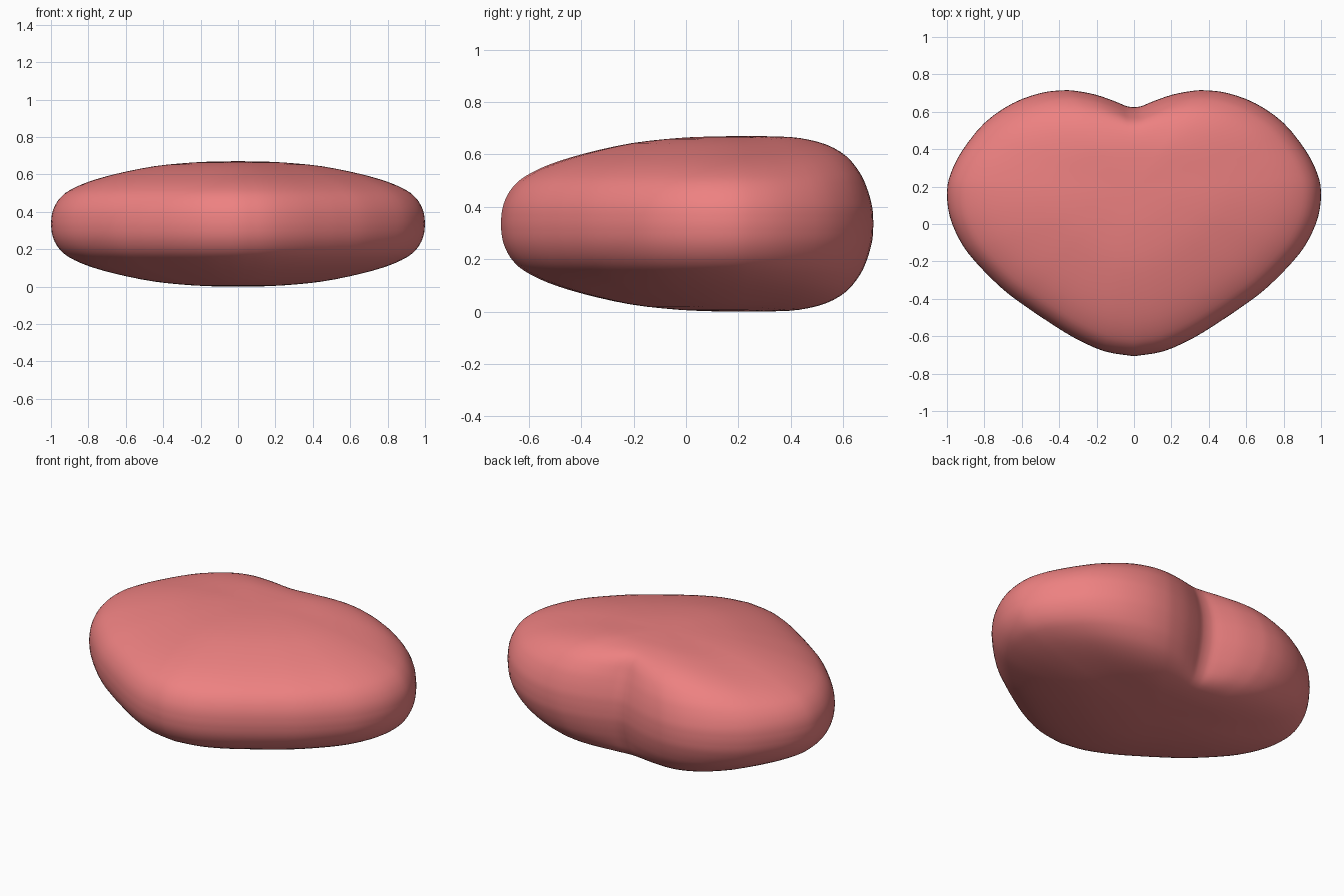
import bpy, bmesh
from mathutils import Vector

if "Cube" in bpy.data.objects:
    bpy.data.objects.remove(bpy.data.objects["Cube"])

MID_Z = 0.335          # half of the total thickness
CENTRE_Y = 0.2         # point that the rings shrink towards


def spline(points, steps):
    """Smooth curve through the given points (Catmull-Rom)."""
    p = [Vector(q) for q in points]
    p = [2 * p[0] - p[1]] + p + [2 * p[-1] - p[-2]]
    out = []
    for a, b, c, d in zip(p, p[1:], p[2:], p[3:]):
        for i in range(steps):
            t = i / steps
            out.append(0.5 * (2 * b + (c - a) * t + (2 * a - 5 * b + 4 * c - d) * t * t
                              + (3 * b - a - 3 * c + d) * t ** 3))
    out.append(p[-2])
    return out


# Right half of the heart outline, from the notch to the tip
half = spline([(0, .625), (.04, .63), (.1, .655), (.2, .69), (.3, .71), (.38, .715),
               (.5, .70), (.65, .645), (.8, .54), (.92, .39), (.98, .27), (1, .17),
               (.985, .04), (.93, -.09), (.85, -.2), (.7, -.35), (.57, -.447),
               (.465, -.518), (.32, -.608), (.16, -.68), (0, -.707)], 3)
outline = half + [Vector((-p.x, p.y)) for p in half[-2:0:-1]]

# Dome profile: ring scale, half height towards sides/tip, half height towards the lobes
profile = spline([(1, 0, 0), (.995, .05, .05), (.98, .095, .09), (.95, .14, .14),
                  (.9, .18, .195), (.8, .225, .258), (.65, .268, .303),
                  (.45, .308, .328), (.25, .328, .334), (.1, .334, .335)], 3)


def smooth(t):
    t = min(max(t, 0), 1)
    return t * t * (3 - 2 * t)


def ring(bm, s, h_side, h_back, sign):
    fill = 1 - smooth((s - .5) / .45)      # notch fades out on inner rings
    verts = []
    for p in outline:
        y = p.y
        if abs(p.x) < .38 and y > 0:
            y += (.715 - y) * fill
        d = Vector((p.x, y - CENTRE_Y))
        w = smooth(d.normalized().y * 1.2)
        h = h_side + (h_back - h_side) * w
        verts.append(bm.verts.new((d.x * s, CENTRE_Y + d.y * s, MID_Z + sign * h)))
    return verts


# Puffy heart: rings from the bottom centre, round the rim, to the top centre
bm = bmesh.new()
rings = [ring(bm, *q, -1) for q in reversed(profile)]
rings += [ring(bm, *q, 1) for q in profile[1:]]
n = len(outline)
for lo, hi in zip(rings, rings[1:]):
    for i in range(n):
        j = (i + 1) % n
        bm.faces.new((lo[i], lo[j], hi[j], hi[i]))
for loop, z in ((rings[0], 0), (rings[-1], 2 * MID_Z)):
    pole = bm.verts.new((0, CENTRE_Y, z))
    for i in range(n):
        bm.faces.new((loop[i], loop[(i + 1) % n], pole))
bmesh.ops.recalc_face_normals(bm, faces=bm.faces)
for f in bm.faces:
    f.smooth = True
mesh = bpy.data.meshes.new("puffy_heart")
bm.to_mesh(mesh)
bm.free()
heart = bpy.data.objects.new("puffy_heart", mesh)
bpy.context.collection.objects.link(heart)

# Soft red colour
red = bpy.data.materials.new("soft_red")
red.diffuse_color = (0.85, 0.22, 0.22, 1)
red.use_nodes = True
red.node_tree.nodes["Principled BSDF"].inputs["Base Color"].default_value = red.diffuse_color
mesh.materials.append(red)
